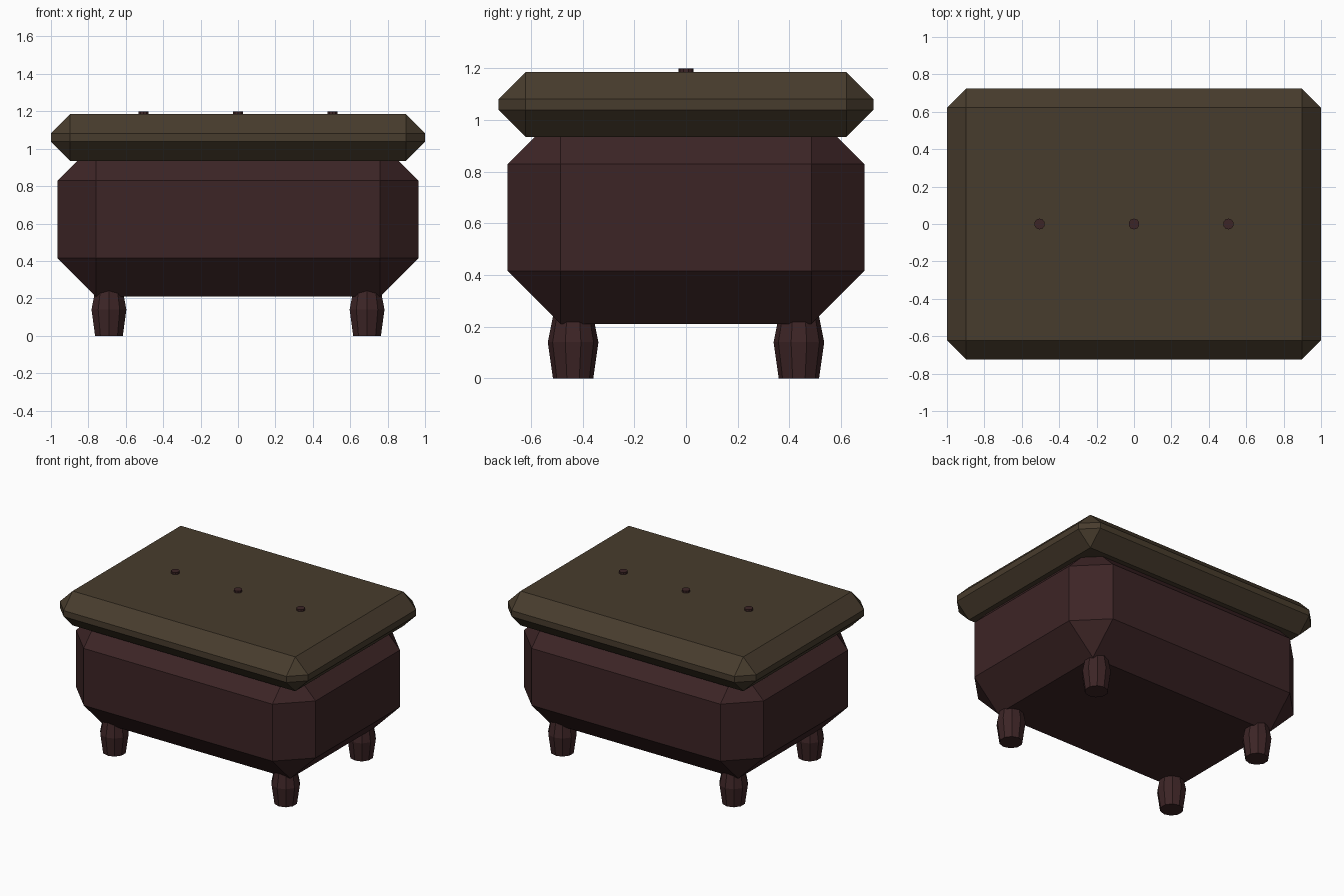
import bpy, bmesh, math

if "Cube" in bpy.data.objects:
    bpy.data.objects.remove(bpy.data.objects["Cube"])


def material(name, rgb):
    m = bpy.data.materials.new(name)
    m.diffuse_color = (*rgb, 1)
    m.use_nodes = True
    m.node_tree.nodes["Principled BSDF"].inputs["Base Color"].default_value = m.diffuse_color
    return m


LID = material("olive brown", (0.064, 0.045, 0.026))
BODY = material("dark maroon", (0.046, 0.018, 0.019))


def finish(bm, name, mat):
    bmesh.ops.recalc_face_normals(bm, faces=bm.faces)
    me = bpy.data.meshes.new(name)
    bm.to_mesh(me)
    bm.free()
    me.materials.append(mat)
    ob = bpy.data.objects.new(name, me)
    bpy.context.collection.objects.link(ob)
    return ob


def chamfered_box(name, hx, hy, z0, z1, width, mat):
    bm = bmesh.new()
    bmesh.ops.create_cube(bm, size=2)
    for v in bm.verts:
        v.co = (v.co.x * hx, v.co.y * hy, z1 if v.co.z > 0 else z0)
    bmesh.ops.bevel(bm, geom=bm.edges[:], offset=width, offset_type='OFFSET',
                    segments=1, affect='EDGES')
    return finish(bm, name, mat)


def turned(name, x, y, profile, sides, mat):
    # stack of polygon rings from (radius, height) pairs
    bm = bmesh.new()
    rings = [[bm.verts.new((x + r * math.sin(2 * math.pi * i / sides),
                            y + r * math.cos(2 * math.pi * i / sides), z))
              for i in range(sides)] for r, z in profile]
    for a, b in zip(rings, rings[1:]):
        for i in range(sides):
            j = (i + 1) % sides
            bm.faces.new((a[i], a[j], b[j], b[i]))
    bm.faces.new(rings[0])
    bm.faces.new(rings[-1])
    return finish(bm, name, mat)


# Upholstered body and lid
chamfered_box("body", 0.965, 0.69, 0.21, 1.035, 0.205, BODY)
chamfered_box("lid", 1.0, 0.725, 0.935, 1.185, 0.103, LID)

# Four bulging feet
for sx in (-1, 1):
    for sy in (-1, 1):
        turned("foot", sx * 0.69, sy * 0.437,
               [(0.078, 0), (0.098, 0.14), (0.078, 0.24)], 10, BODY)

# Three buttons along the top
for x in (-0.505, 0, 0.505):
    turned("button", x, 0, [(0.029, 1.17), (0.029, 1.2)], 10, BODY)
